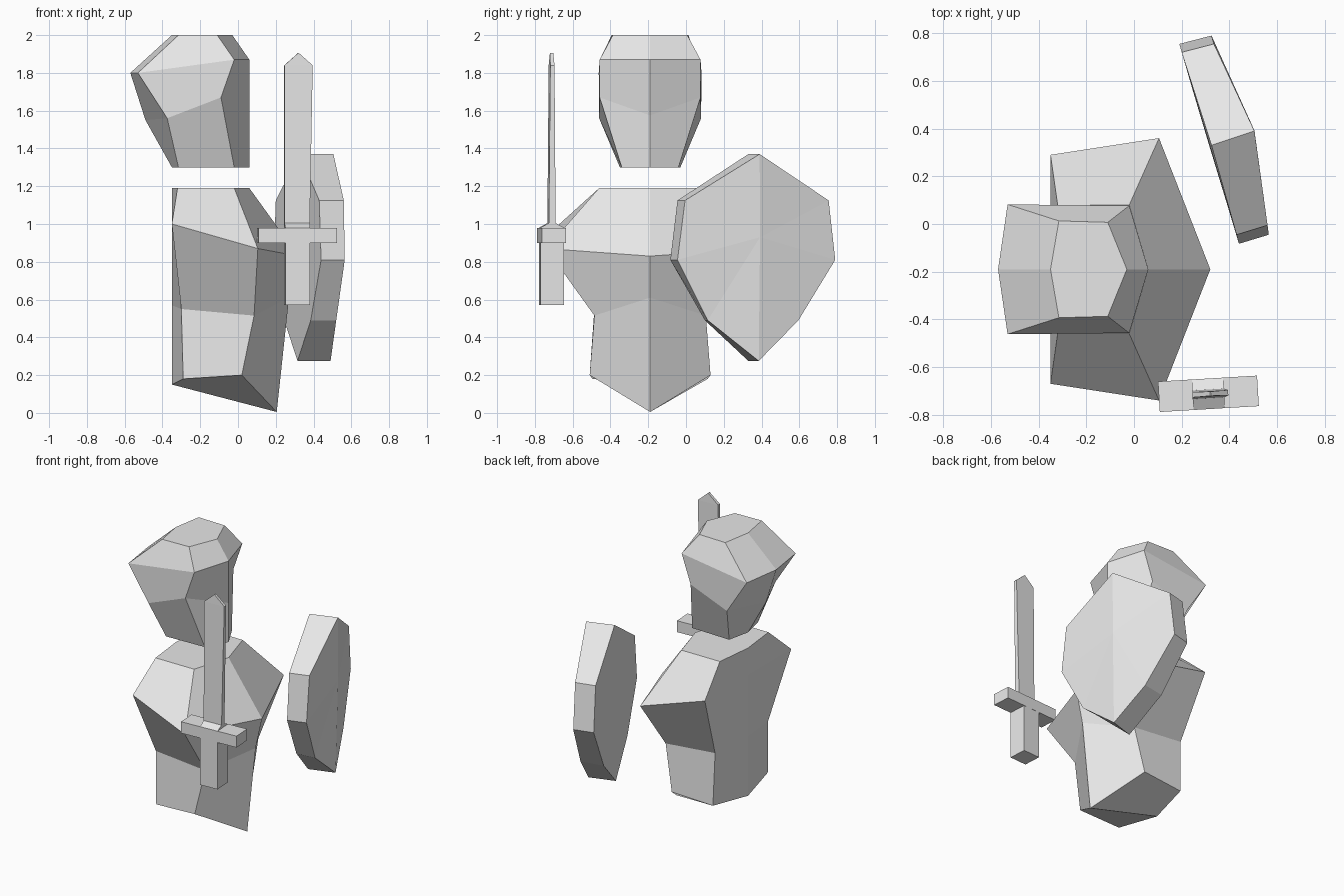
import bpy, bmesh, math
from mathutils import Matrix, Vector

cube = bpy.data.objects.get("Cube")
if cube:
    bpy.data.objects.remove(cube, do_unlink=True)

# One plain grey for everything
GREY = (0.8, 0.8, 0.8, 1.0)
mat = bpy.data.materials.new("light grey")
mat.use_nodes = True
mat.diffuse_color = GREY
mat.node_tree.nodes["Principled BSDF"].inputs["Base Color"].default_value = GREY


def finish(name, bm):
    bmesh.ops.recalc_face_normals(bm, faces=bm.faces)
    mesh = bpy.data.meshes.new(name)
    bm.to_mesh(mesh)
    bm.free()
    mesh.materials.append(mat)
    obj = bpy.data.objects.new(name, mesh)
    bpy.context.collection.objects.link(obj)
    return obj


def bridge(bm, a, b):
    n = len(a)
    for i in range(n):
        j = (i + 1) % n
        bm.faces.new((a[i], a[j], b[j], b[i]))


def hex_loft(name, rings, mid_y):
    """Mirrored six-sided loft. Each ring lists (x, half width, z) for
    the nose edge, front corner, rear corner and spine edge."""
    bm = bmesh.new()
    loops = []
    for nose, front, rear, spine in rings:
        pts = [(p, s) for p, s in ((nose, 1), (front, 1), (rear, 1),
                                   (spine, 1), (rear, -1), (front, -1))]
        loops.append([bm.verts.new((p[0], mid_y + s * p[1], p[2])) for p, s in pts])
    for a, b in zip(loops, loops[1:]):
        bridge(bm, a, b)
    for lp in (loops[0], loops[-1]):
        bm.faces.new(lp[:4])
        bm.faces.new(lp[3:] + lp[:1])
    return finish(name, bm)


# Torso: neck, shoulders, waist, hem
hex_loft("torso", [
    ((0.06, 0, 1.19), (-0.02, 0.27, 1.19), (-0.32, 0.27, 1.19), (-0.35, 0, 1.19)),
    ((0.32, 0, 0.83), (0.105, 0.55, 0.87), (-0.35, 0.48, 1.0), (-0.35, 0, 1.0)),
    ((0.27, 0, 0.61), (0.085, 0.295, 0.515), (-0.30, 0.295, 0.55), (-0.35, 0, 0.57)),
    ((0.205, 0, 0.005), (0.02, 0.32, 0.2), (-0.29, 0.305, 0.18), (-0.35, 0, 0.15)),
], -0.19)

# Head: crown, brow, cheek, chin
hex_loft("head", [
    ((-0.03, 0, 2.0), (-0.11, 0.197, 2.0), (-0.315, 0.203, 2.0), (-0.35, 0, 2.0)),
    ((0.06, 0, 1.87), (-0.02, 0.267, 1.87), (-0.53, 0.272, 1.8), (-0.57, 0, 1.8)),
    ((0.06, 0, 1.575), (-0.09, 0.267, 1.67), (-0.375, 0.27, 1.56), (-0.49, 0, 1.55)),
    ((0.06, 0, 1.3), (-0.02, 0.15, 1.3), (-0.315, 0.16, 1.3), (-0.35, 0, 1.3)),
], -0.19)

# Shield: flat inner side, outer side folded along an upright ridge
inner = [(0.325, 0.33, 1.37), (0.43, -0.045, 1.125), (0.44, -0.083, 0.81),
         (0.385, 0.10, 0.49), (0.315, 0.33, 0.275), (0.245, 0.565, 0.49),
         (0.19, 0.755, 0.81), (0.20, 0.72, 1.125)]
outer = [(0.505, 0.39, 1.37), (0.56, -0.005, 1.125), (0.565, -0.045, 0.81),
         (0.52, 0.115, 0.49), (0.49, 0.385, 0.275), (0.405, 0.595, 0.49),
         (0.325, 0.79, 0.81), (0.335, 0.755, 1.125)]
bm = bmesh.new()
a = [bm.verts.new(p) for p in inner]
b = [bm.verts.new(p) for p in outer]
bridge(bm, a, b)
bm.faces.new(a)
boss = bm.verts.new((0.505, 0.392, 0.93))
for i in range(8):
    bm.faces.new((boss, b[i], b[(i + 1) % 8]))
finish("shield", bm)

# Sword: built around its own axis, then turned slightly
SWORD = Matrix.Translation((0.312, -0.712, 0)) @ Matrix.Rotation(math.radians(3.4), 4, 'Z')


def sword_loft(name, sections):
    """Rectangular sections given as (centre x, half x, half y, z)."""
    bm = bmesh.new()
    loops = [[bm.verts.new(SWORD @ Vector((cx + sx * hx, sy * hy, z)))
              for sx, sy in ((-1, -1), (1, -1), (1, 1), (-1, 1))]
             for cx, hx, hy, z in sections]
    for lo, hi in zip(loops, loops[1:]):
        bridge(bm, lo, hi)
    bm.faces.new(loops[0])
    bm.faces.new(loops[-1])
    return finish(name, bm)


sword_loft("sword_grip", [(0, 0.065, 0.063, 0.57), (0, 0.065, 0.063, 0.90)])
sword_loft("sword_guard", [(0, 0.208, 0.064, 0.90), (0, 0.208, 0.064, 0.98)])
sword_loft("sword_collar", [(0, 0.065, 0.063, 0.98), (0, 0.067, 0.018, 1.005)])
blade = sword_loft("sword_blade", [(0, 0.067, 0.018, 1.0), (0.008, 0.075, 0.011, 1.84),
                                   (0.008, 0.002, 0.009, 1.905)])
